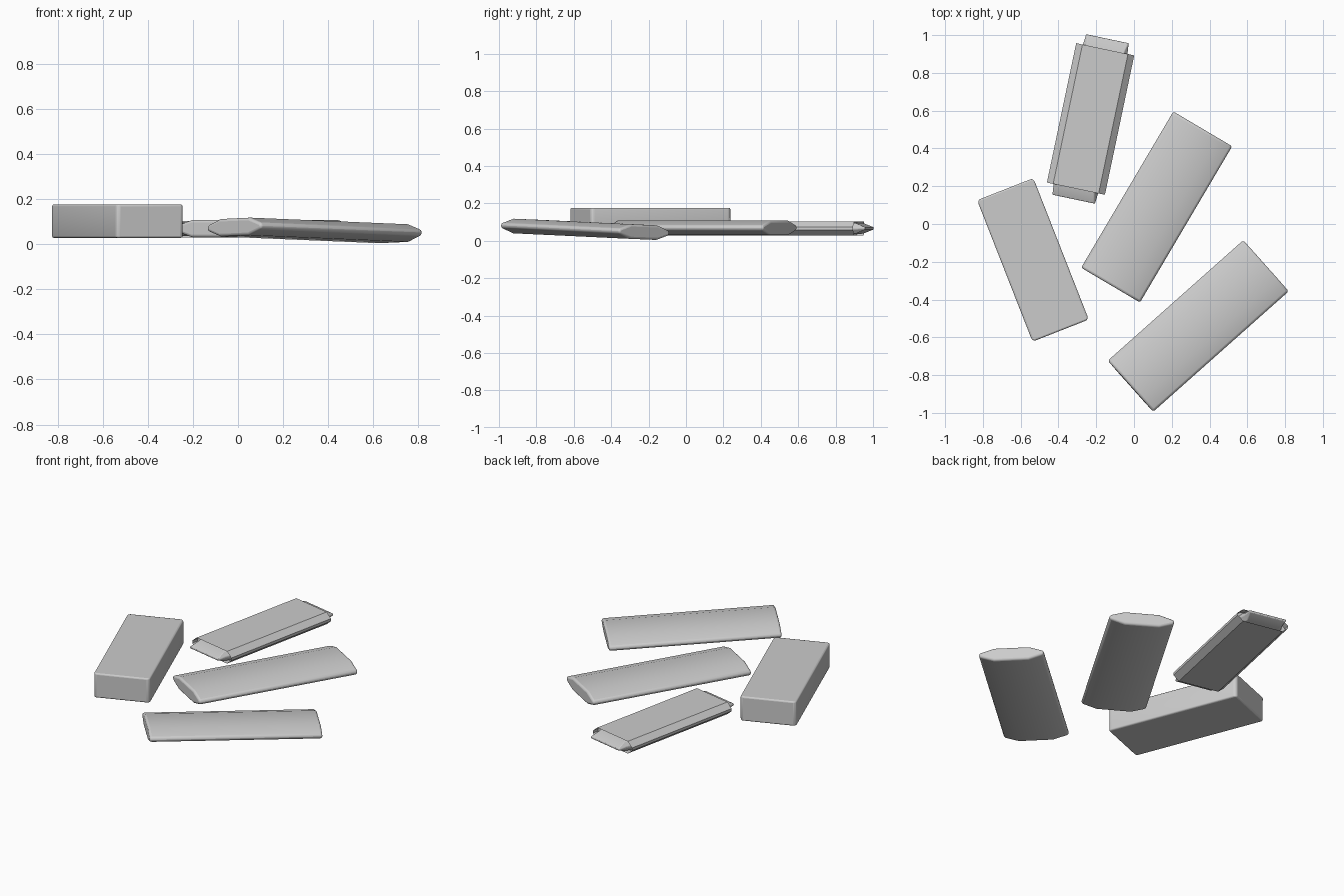
import bpy, bmesh
from math import radians, atan2
from mathutils import Matrix

if "Cube" in bpy.data.objects:
    bpy.data.objects.remove(bpy.data.objects["Cube"])


def finish(bm, name, loc, rot, bevel, segs=3, limit=30):
    bmesh.ops.recalc_face_normals(bm, faces=bm.faces[:])
    me = bpy.data.meshes.new(name)
    bm.to_mesh(me)
    bm.free()
    ob = bpy.data.objects.new(name, me)
    bpy.context.collection.objects.link(ob)
    ob.matrix_world = Matrix.Translation(loc) @ rot
    if bevel:
        m = ob.modifiers.new("soft_edges", 'BEVEL')
        m.width, m.segments = bevel, segs
        m.limit_method = 'ANGLE'
        m.angle_limit = radians(limit)
    bpy.context.view_layer.objects.active = ob
    ob.select_set(True)
    bpy.ops.object.shade_smooth_by_angle(angle=radians(35))
    ob.select_set(False)
    return ob


def bar(bm, sections):
    """Loft x-z profiles along y; each section is (y, profile)."""
    rings = [[bm.verts.new((x, y, z)) for x, z in prof] for y, prof in sections]
    for a, b in zip(rings, rings[1:]):
        n = len(a)
        for i in range(n):
            bm.faces.new((a[i], a[(i + 1) % n], b[(i + 1) % n], b[i]))
    bm.faces.new(rings[0])
    bm.faces.new(rings[-1])


def hexagon(w, h, chamfer, tip):
    """Flat hexagon with blunt side tips, half width w and half height h."""
    right = [(w - chamfer, -h), (w, -tip), (w, tip), (w - chamfer, h)]
    return right + [(-x, z) for x, z in reversed(right)]


def turn(angle, pitch=0, roll=0):
    return (Matrix.Rotation(angle, 4, 'Z') @ Matrix.Rotation(pitch, 4, 'X')
            @ Matrix.Rotation(roll, 4, 'Y'))


# Thick rounded block
bm = bmesh.new()
block = [(-.16, -.074), (.16, -.074), (.16, .074), (-.16, .074)]
inner = [(x * .94, z) for x, z in block]
bar(bm, [(-.402, inner), (-.388, block), (.388, block), (.402, inner)])
finish(bm, "thick_bar", (-.535, -.19, .102), turn(atan2(.29, .74)), .022)

# Two wide bars with tapered sides, one lying slightly tilted
wide = hexagon(.181, .039, .085, .012)
for name, loc, rot in [
    ("middle_bar", (.12, .09, .069), turn(-atan2(.49, .83))),
    ("tilted_bar", (.34, -.54, .061), turn(-atan2(.72, .64), radians(-1.8), radians(-1.8))),
]:
    bm = bmesh.new()
    bar(bm, [(-.48, wide), (.48, wide)])
    finish(bm, name, loc, rot, .014)

# Narrow wrapped bar
spot, rot = (-.23, .556, .066), turn(-atan2(.155, .737))
bm = bmesh.new()
wrap = hexagon(.157, .037, .034, .008)
bar(bm, [(-.377, wrap), (.377, wrap)])
# Open pockets at both wrapper ends
ends = [f for f in bm.faces if abs(f.calc_center_median().y) > .37]
bmesh.ops.inset_region(bm, faces=ends, thickness=.005)
for f in ends:
    for v in f.verts:
        v.co.y *= .9
finish(bm, "narrow_wrapper", spot, rot, 0)

# Folded wedge flaps in the wrapper ends
for side, name in ((1, "back_flap"), (-1, "front_flap")):
    bm = bmesh.new()
    bar(bm, [(side * .33, hexagon(.135, .031, .02, .006)),
             (side * .38, hexagon(.12, .028, .02, .006)),
             (side * .434, hexagon(.115, .006, .004, .003))])
    finish(bm, name, spot, rot, .004, 2)
